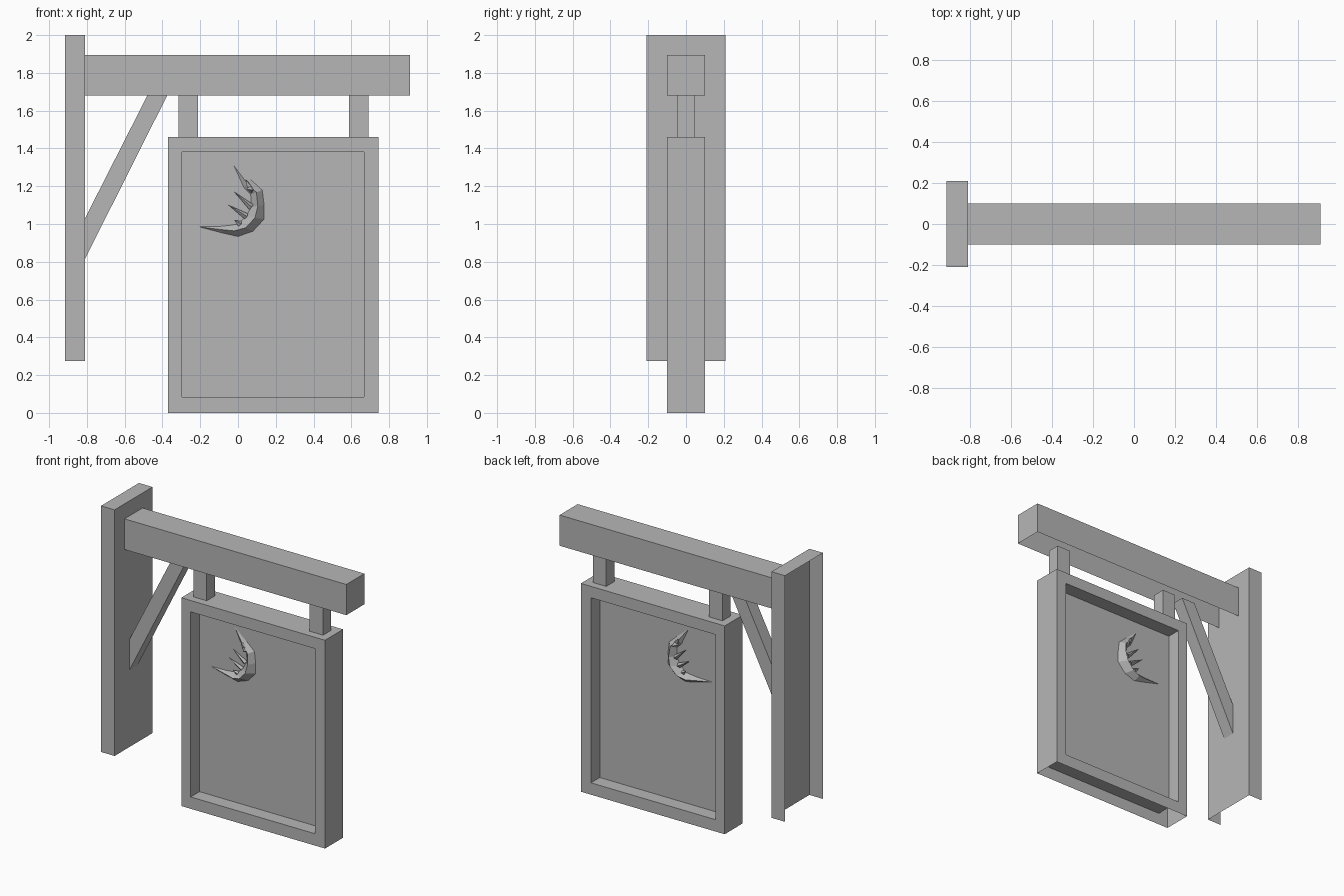
import bpy, bmesh
from mathutils import Vector

cube = bpy.data.objects.get("Cube")
if cube:
    bpy.data.objects.remove(cube, do_unlink=True)

GREY = (0.47, 0.47, 0.47, 1)
mat = bpy.data.materials.new("plain grey")
mat.use_nodes = True
mat.diffuse_color = GREY
mat.node_tree.nodes["Principled BSDF"].inputs["Base Color"].default_value = GREY


def finish(name, bm, open_dirs=()):
    """Orient normals, drop the faces pointing in open_dirs and make an object."""
    bmesh.ops.recalc_face_normals(bm, faces=bm.faces)
    gone = [f for f in bm.faces if any(f.normal.dot(Vector(d)) > 0.99 for d in open_dirs)]
    bmesh.ops.delete(bm, geom=gone, context='FACES')
    mesh = bpy.data.meshes.new(name)
    bm.to_mesh(mesh)
    bm.free()
    mesh.materials.append(mat)
    obj = bpy.data.objects.new(name, mesh)
    bpy.context.collection.objects.link(obj)
    return obj


def prism(name, outline, depth, open_dirs=()):
    """Extrude an x-z outline evenly to both sides of y = 0."""
    bm = bmesh.new()
    front, back = [[bm.verts.new((x, y, z)) for x, z in outline] for y in (-depth, depth)]
    bm.faces.new(front)
    bm.faces.new(back[::-1])
    n = len(outline)
    for i in range(n):
        j = (i + 1) % n
        bm.faces.new((front[j], front[i], back[i], back[j]))
    return finish(name, bm, open_dirs)


def rect(x0, x1, z0, z1):
    return [(x0, z0), (x1, z0), (x1, z1), (x0, z1)]


DOWN, UP, WALL = (0, 0, -1), (0, 0, 1), (-1, 0, 0)

# Bracket: wall post, beam, diagonal brace and hangers
prism("wall_post", rect(-0.915, -0.81, 0.275, 2), 0.21, (DOWN, WALL))
prism("beam", rect(-0.81, 0.91, 1.68, 1.895), 0.1, (DOWN, WALL))
prism("brace", [(-0.81, 0.815), (-0.375, 1.68), (-0.48, 1.68), (-0.81, 1.03)], 0.045, (UP, WALL))
for side, x in (("right", -0.315), ("left", 0.587)):
    prism(side + "_hanger", rect(x, x + 0.104, 1.46, 1.68), 0.045, (UP, DOWN))

# Sign frame: a rectangular ring, open underneath
bm = bmesh.new()
outer = rect(-0.37, 0.745, 0, 1.46)
inner = rect(-0.297, 0.667, 0.083, 1.38)
of, ob, nf, nb = [[bm.verts.new((x, y, z)) for x, z in loop]
                  for loop in (outer, inner) for y in (-0.1, 0.1)]
for i in range(4):
    j = (i + 1) % 4
    for a, b in ((of, nf), (nf, nb), (nb, ob), (ob, of)):
        bm.faces.new((a[i], a[j], b[j], b[i]))
frame = finish("sign_frame", bm)
bm = bmesh.new()
bm.from_mesh(frame.data)
bottom = [f for f in bm.faces if f.calc_center_median().z < 0.01 and f.normal.z < -0.9]
bmesh.ops.delete(bm, geom=bottom, context='FACES')
bm.to_mesh(frame.data)
bm.free()

# Sign panel in the middle of the frame
prism("sign_panel", inner, 0.002)

# Crescent emblem: diamond sections (outer x, z, inner x, z, half thickness)
sections = [
    (0.07, 1.235, 0.03, 1.19, 0.02),
    (0.13, 1.18, 0.065, 1.155, 0.035),
    (0.14, 1.10, 0.07, 1.09, 0.045),
    (0.14, 1.025, 0.04, 1.04, 0.05),
    (0.08, 0.96, 0.0, 1.0, 0.045),
    (0.0, 0.932, -0.04, 0.995, 0.035),
    (-0.08, 0.95, -0.09, 0.99, 0.02),
]
bm = bmesh.new()
rings = []
for ox, oz, ix, iz, t in sections:
    mx, mz = (ox + ix) / 2, (oz + iz) / 2
    rings.append([bm.verts.new(p) for p in
                  ((ox, 0, oz), (mx, -t, mz), (ix, 0, iz), (mx, t, mz))])
for a, b in zip(rings, rings[1:]):
    for i in range(4):
        j = (i + 1) % 4
        bm.faces.new((a[i], a[j], b[j], b[i]))
for ring, tip in ((rings[0], (-0.03, 0, 1.32)), (rings[-1], (-0.22, 0, 0.987))):
    v = bm.verts.new(tip)
    for i in range(4):
        bm.faces.new((ring[i], ring[(i + 1) % 4], v))
finish("crescent_emblem", bm)


def spike(name, base, tip, radius):
    """Four-sided spike."""
    base, tip = Vector(base), Vector(tip)
    axis = tip - base
    bm = bmesh.new()
    bmesh.ops.create_cone(bm, segments=4, radius1=radius, radius2=0, depth=axis.length)
    bmesh.ops.translate(bm, verts=bm.verts, vec=(0, 0, axis.length / 2))
    bmesh.ops.rotate(bm, verts=bm.verts, matrix=axis.to_track_quat('Z', 'Y').to_matrix())
    bmesh.ops.translate(bm, verts=bm.verts, vec=base)
    finish(name, bm)


# Spikes along the inside of the crescent, on both faces of the panel
spikes = [((0.07, 1.09), (-0.02, 1.17)), ((0.045, 1.04), (-0.05, 1.10)),
          ((0.01, 1.0), (-0.02, 1.02)), ((0.06, 1.2), (0.04, 1.235))]
for s, side in ((-1, "front"), (1, "back")):
    for i, ((bx, bz), (tx, tz)) in enumerate(spikes):
        spike(f"{side}_spike_{i + 1}", (bx, s * 0.015, bz), (tx, s * 0.03, tz), 0.017)
    spike(side + "_knob", (0.07, s * 0.01, 1.185), (0.075, s * 0.05, 1.18), 0.025)
